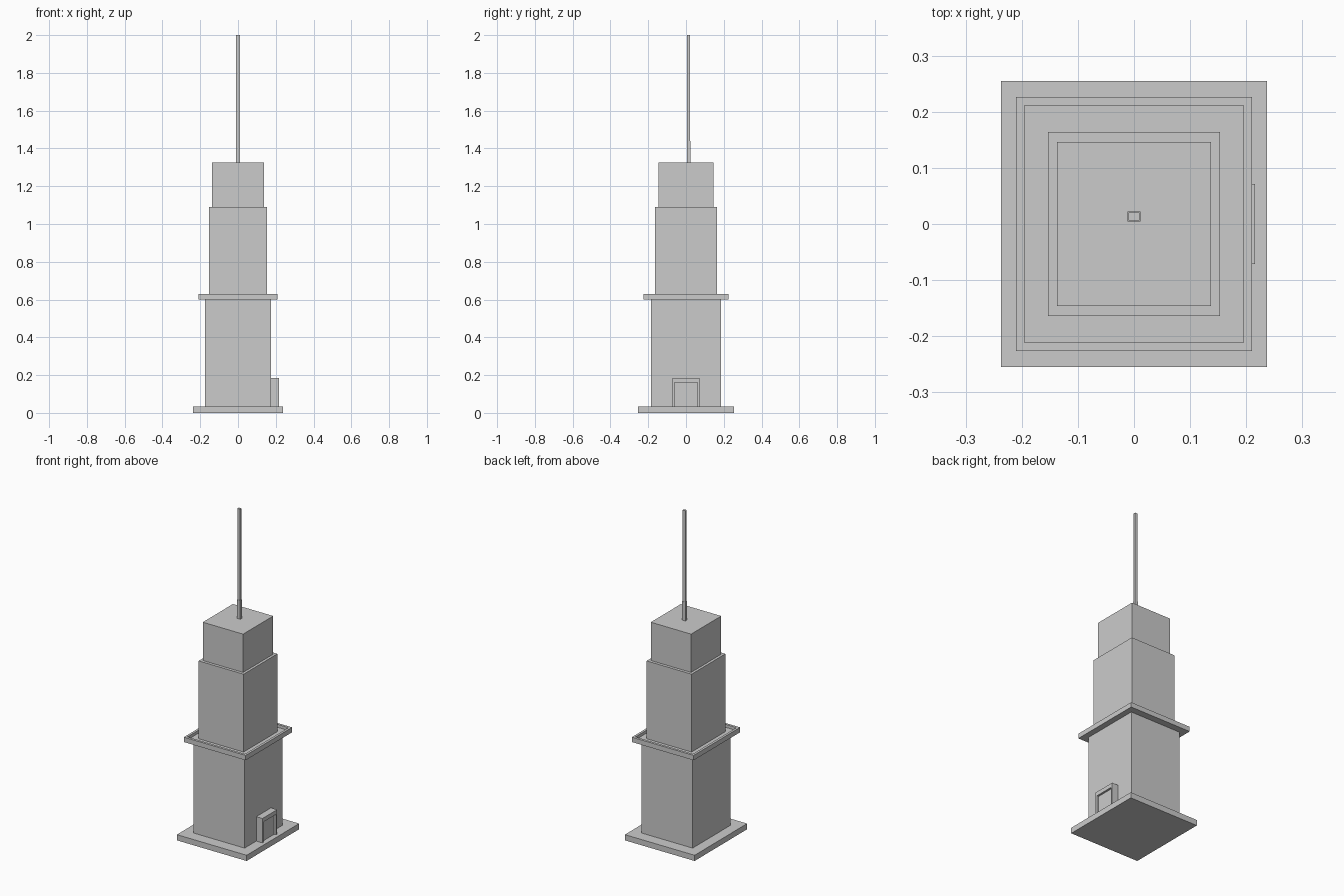
import bpy, bmesh

if "Cube" in bpy.data.objects:
    bpy.data.objects.remove(bpy.data.objects["Cube"])


def box(name, x0, x1, y0, y1, z0, z1, rim=0.0, depth=0.0):
    """Box from its limits; an optional rim leaves a sunken top."""
    bm = bmesh.new()
    bmesh.ops.create_cube(bm, size=1)
    for v in bm.verts:
        v.co.x = x1 if v.co.x > 0 else x0
        v.co.y = y1 if v.co.y > 0 else y0
        v.co.z = z1 if v.co.z > 0 else z0
    bm.normal_update()
    if rim:
        top = max(bm.faces, key=lambda f: f.normal.z)
        bmesh.ops.inset_region(bm, faces=[top], thickness=rim)
        # second, zero-width inset makes the vertical inner wall
        bmesh.ops.inset_region(bm, faces=[top], thickness=0.0)
        bmesh.ops.translate(bm, verts=top.verts, vec=(0, 0, -depth))
    mesh = bpy.data.meshes.new(name)
    bm.to_mesh(mesh)
    bm.free()
    obj = bpy.data.objects.new(name, mesh)
    bpy.context.collection.objects.link(obj)
    return obj


def tier(name, hx, hy, z0, z1, **kw):
    return box(name, -hx, hx, -hy, hy, z0, z1, **kw)


# Stacked tower body
tier("base_plinth", 0.237, 0.255, 0.0, 0.035)
tier("lower_tower", 0.174, 0.184, 0.035, 0.60)
tier("balcony_ledge", 0.21, 0.226, 0.60, 0.63, rim=0.021, depth=0.018)
tier("middle_tower", 0.153, 0.164, 0.612, 1.09)
tier("upper_tower", 0.137, 0.146, 1.09, 1.325)

# Antenna, set slightly off centre
box("antenna_foot", -0.0115, 0.0115, 0.0045, 0.0225, 1.325, 1.44)
box("antenna_mast", -0.0095, 0.0095, 0.0065, 0.0205, 1.44, 2.0)

# Entrance porch on the right side with a recessed door
for side, y in (("front", -0.071), ("back", 0.060)):
    box(f"porch_jamb_{side}", 0.174, 0.216, y, y + 0.011, 0.035, 0.16)
box("porch_lintel", 0.174, 0.216, -0.071, 0.071, 0.16, 0.185)
box("door_panel", 0.174, 0.204, -0.060, 0.060, 0.035, 0.16)
